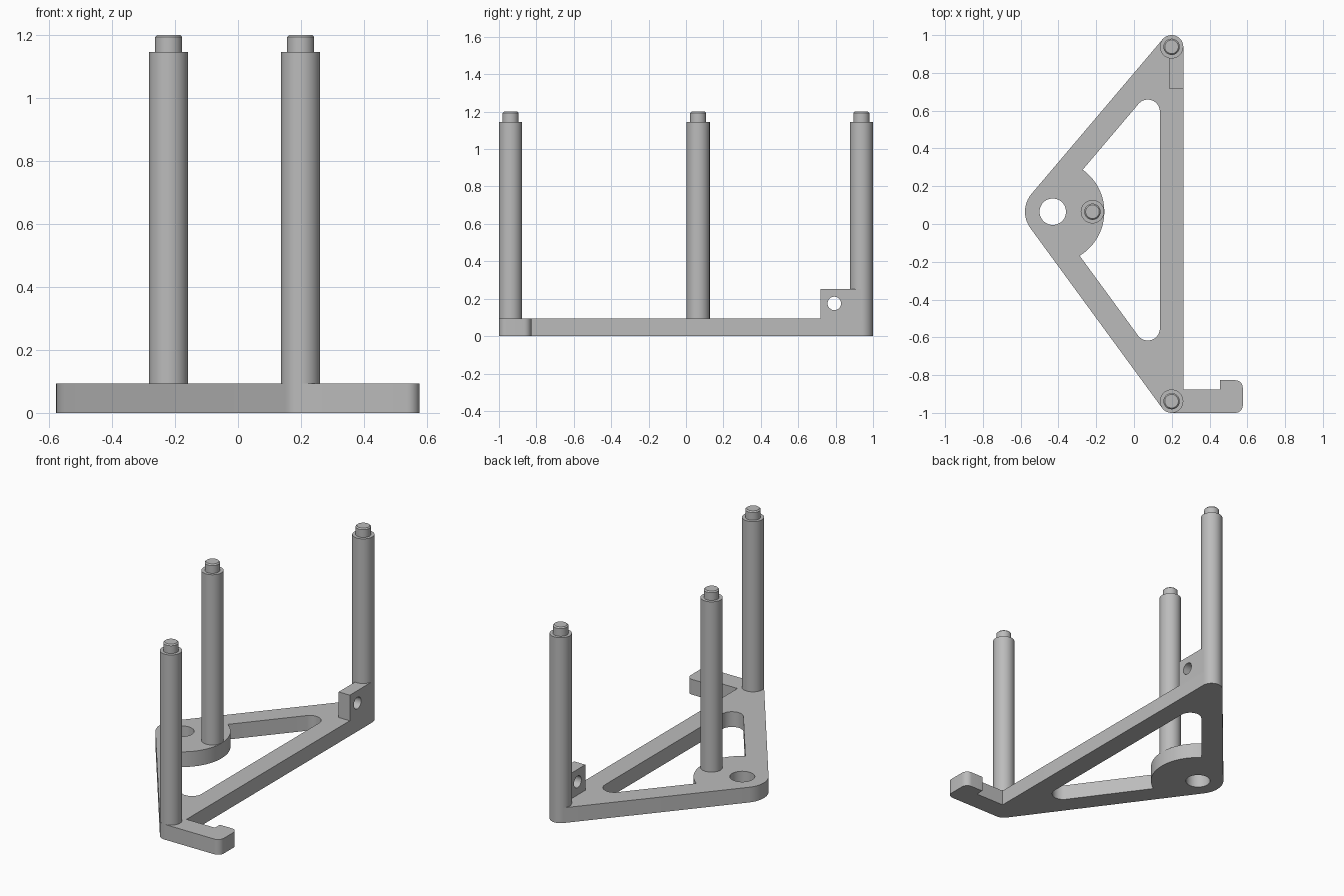
import bpy
import bmesh
from math import sin, cos, atan2, asin, acos, degrees, radians, hypot
from mathutils import Matrix, Vector

if "Cube" in bpy.data.objects:
    bpy.data.objects.remove(bpy.data.objects["Cube"], do_unlink=True)

grey = bpy.data.materials.new("plain grey")
grey.use_nodes = True
grey.diffuse_color = (0.5, 0.5, 0.5, 1)
grey.node_tree.nodes["Principled BSDF"].inputs["Base Color"].default_value = (0.5, 0.5, 0.5, 1)

# Main dimensions
BACK = Vector((0.199, 0.938))
FRONT = Vector((0.199, -0.938))
HUB = Vector((-0.43, 0.065))
INNER_POST = Vector((-0.22, 0.065))
POST_R, HUB_R, DISC_R, CORNER_R = 0.062, 0.147, 0.273, 0.064
PLATE_H, POST_TOP, PIN_TOP = 0.094, 1.145, 1.2


def arc(centre, r, start, end, steps=16):
    """Points on a circle between two angles in degrees."""
    angles = [radians(start + (end - start) * i / steps) for i in range(steps + 1)]
    return [(centre[0] + r * cos(a), centre[1] + r * sin(a)) for a in angles]


def circle(centre, r, steps=48):
    return arc(centre, r, 0, 360, steps)[:-1]


def finish(obj):
    obj.data.materials.clear()
    obj.data.materials.append(grey)
    bpy.ops.object.select_all(action='DESELECT')
    obj.select_set(True)
    bpy.context.view_layer.objects.active = obj
    bpy.ops.object.shade_smooth_by_angle(angle=radians(30))


def slab(name, loops, thickness, matrix):
    """Extrude a filled outline, with further loops as holes."""
    curve = bpy.data.curves.new(name, 'CURVE')
    curve.dimensions = '2D'
    curve.fill_mode = 'BOTH'
    curve.extrude = thickness / 2
    for loop in loops:
        spline = curve.splines.new('POLY')
        spline.points.add(len(loop) - 1)
        for point, (u, v) in zip(spline.points, loop):
            point.co = (u, v, 0, 1)
        spline.use_cyclic_u = True
    obj = bpy.data.objects.new(name, curve)
    bpy.context.collection.objects.link(obj)
    bpy.ops.object.select_all(action='DESELECT')
    obj.select_set(True)
    bpy.context.view_layer.objects.active = obj
    bpy.ops.object.convert(target='MESH')
    obj = bpy.context.view_layer.objects.active
    bm = bmesh.new()
    bm.from_mesh(obj.data)
    bmesh.ops.remove_doubles(bm, verts=bm.verts, dist=0.0001)
    bmesh.ops.recalc_face_normals(bm, faces=bm.faces)
    bm.transform(matrix)
    bm.to_mesh(obj.data)
    bm.free()
    finish(obj)


def lathe(name, centre, profile, steps=48):
    """Turn a radius and height profile about a vertical axis."""
    bm = bmesh.new()
    rings = [[bm.verts.new((x, y, z)) for x, y in circle(centre, r, steps)]
             for r, z in profile]
    for low, high in zip(rings, rings[1:]):
        for i in range(steps):
            j = (i + 1) % steps
            bm.faces.new((low[i], low[j], high[j], high[i]))
    bm.faces.new(rings[0][::-1])
    bm.faces.new(rings[-1])
    mesh = bpy.data.meshes.new(name)
    bm.to_mesh(mesh)
    bm.free()
    obj = bpy.data.objects.new(name, mesh)
    bpy.context.collection.objects.link(obj)
    finish(obj)


def arm(end, side):
    """Outward normal of an arm, its window corner and where it meets the disc."""
    d = end - HUB
    angle = atan2(d.y, d.x) - side * asin((HUB_R - POST_R) / d.length)
    along = Vector((cos(angle), sin(angle)))
    normal = Vector((-along.y, along.x)) * side
    corner_x = BACK.x - POST_R - CORNER_R
    offset = -(POST_R + CORNER_R)
    corner = Vector((corner_x, end.y + (offset - (corner_x - end.x) * normal.x) / normal.y))
    depth = (end - normal * POST_R - HUB).dot(normal)
    meet = degrees(atan2(normal.y, normal.x)) - side * degrees(acos(depth / DISC_R))
    return degrees(atan2(normal.y, normal.x)) % 360, corner, meet


back_n, back_corner, back_meet = arm(BACK, 1)
front_n, front_corner, front_meet = arm(FRONT, -1)

# Triangular plate with the hook on its front corner
hook_r, hook_x, hook_y = 0.04, 0.576, -0.827
outline = (arc(BACK, POST_R, 0, back_n)
           + arc(HUB, HUB_R, back_n, front_n)
           + arc(FRONT, POST_R, front_n, 270)
           + arc((hook_x - hook_r, -1 + hook_r), hook_r, -90, 0, 8)
           + arc((hook_x - hook_r, hook_y - hook_r), hook_r, 0, 90, 8)
           + [(0.455, hook_y), (0.455, -0.875), (BACK.x + POST_R, -0.875)])

# Window bounded by the arms, the long bar and the hub disc
front_meet = (front_meet + 180) % 360 - 180
back_meet = (back_meet + 180) % 360 - 180
window = (arc(front_corner, CORNER_R, front_n, 360)
          + arc(back_corner, CORNER_R, 0, back_n)
          + arc(HUB, DISC_R, back_meet, front_meet, 32))

slab("base_plate", [outline, window, circle(HUB, 0.07)], PLATE_H,
     Matrix.Translation((0, 0, PLATE_H / 2)))

# Pierced tab beside the back post
tab_left, tab_right = 0.185, BACK.x + POST_R
to_side = Matrix(((0, 0, 1, (tab_left + tab_right) / 2), (1, 0, 0, 0),
                  (0, 1, 0, 0), (0, 0, 0, 1)))
tab = [(0.718, PLATE_H - 0.01), (BACK.y, PLATE_H - 0.01), (BACK.y, 0.252), (0.718, 0.252)]
slab("pierced_tab", [tab, circle((0.793, 0.175), 0.036, 32)],
     tab_right - tab_left, to_side)

# Posts with stepped, bevelled pins
profile = [(POST_R, PLATE_H - 0.01), (POST_R, POST_TOP), (0.043, POST_TOP),
           (0.043, PIN_TOP - 0.007), (0.036, PIN_TOP)]
for name, centre in (("back_post", BACK), ("front_post", FRONT), ("inner_post", INNER_POST)):
    lathe(name, centre, profile)
